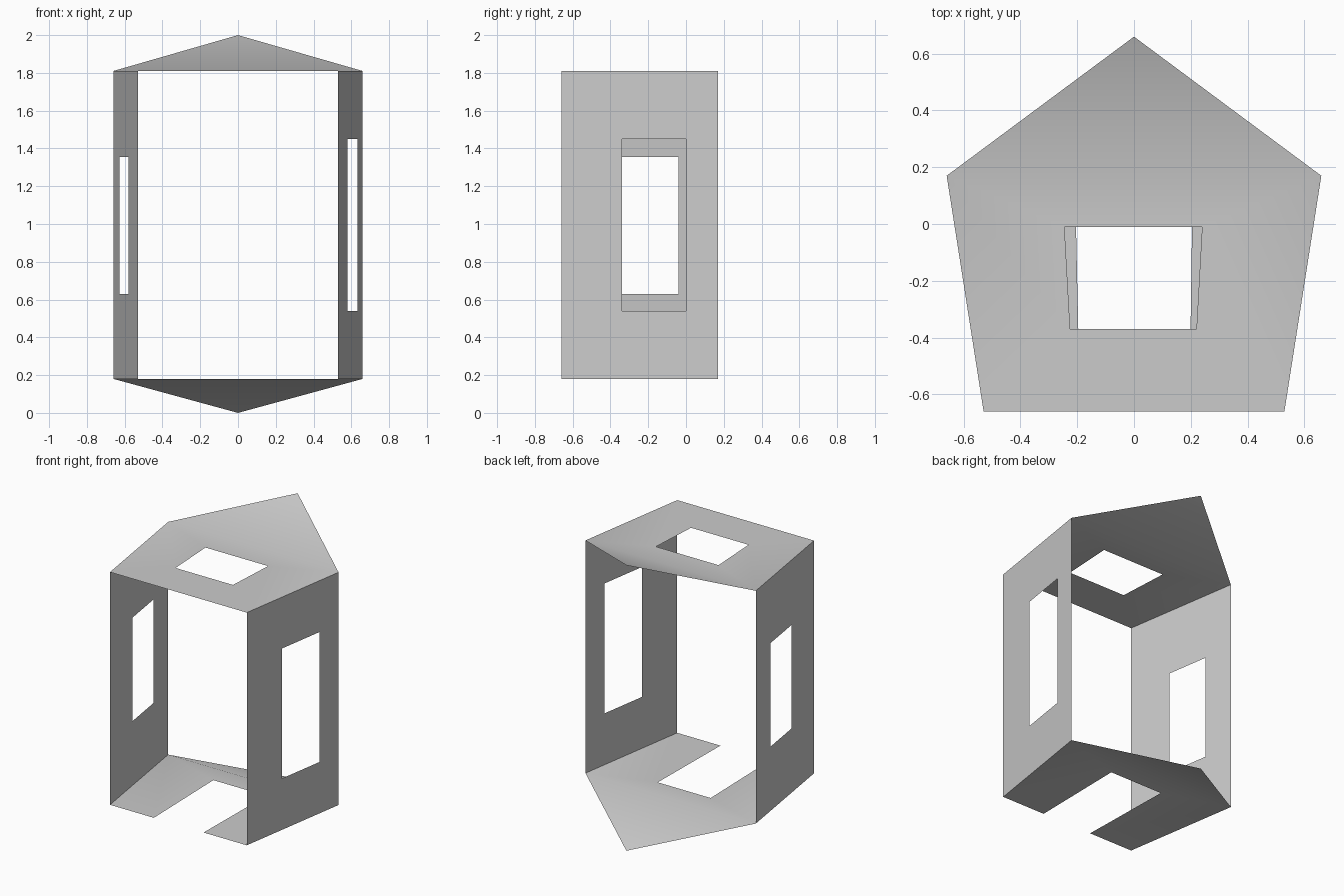
import bpy
import bmesh

cube = bpy.data.objects.get("Cube")
if cube:
    bpy.data.objects.remove(cube, do_unlink=True)

# Single plain grey
grey = bpy.data.materials.new("plain_grey")
grey.use_nodes = True
colour = (0.6, 0.6, 0.6, 1)
grey.diffuse_color = colour
grey.node_tree.nodes["Principled BSDF"].inputs["Base Color"].default_value = colour

FRONT_X, WIDE_X = 0.53, 0.66
FRONT_Y, WIDE_Y, TIP_Y = -0.66, 0.17, 0.66
FLOOR_Z, ROOF_Z, TOP_Z = 0.18, 1.81, 2.0


def sheet(name, points, faces, smooth=False):
    """Thin sheet object from a few named corner points."""
    bm = bmesh.new()
    verts = [bm.verts.new(p) for p in points]
    for f in faces:
        bm.faces.new([verts[i] for i in f]).smooth = smooth
    mesh = bpy.data.meshes.new(name)
    bm.to_mesh(mesh)
    bm.free()
    mesh.materials.append(grey)
    obj = bpy.data.objects.new(name, mesh)
    bpy.context.collection.objects.link(obj)
    return obj


def frame_faces():
    """Quads joining an outer ring of four corners to an inner ring."""
    return [(i, (i + 1) % 4, (i + 1) % 4 + 4, i + 4) for i in range(4)]


def plan_corners(z):
    return [(-FRONT_X, FRONT_Y, z), (FRONT_X, FRONT_Y, z),
            (WIDE_X, WIDE_Y, z), (-WIDE_X, WIDE_Y, z)]


# Roof: flat panel with a skylight, and a tip rising at the back
skylight = [(x, y, ROOF_Z) for x, y in
            ((-0.225, -0.37), (0.22, -0.37), (0.24, -0.01), (-0.245, -0.01))]
sheet("roof", plan_corners(ROOF_Z) + skylight + [(0, TIP_Y, TOP_Z)],
      frame_faces() + [(3, 2, 8)], smooth=True)

# Floor: flat panel with a notch open to the front, and a tip sinking at the back
notch = [(x, y, FLOOR_Z) for x, y in
         ((-0.19, FRONT_Y), (0.195, FRONT_Y), (0.205, 0.02), (-0.205, 0.02))]
sheet("floor", plan_corners(FLOOR_Z) + notch + [(0, TIP_Y, 0)],
      frame_faces()[1:] + [(3, 2, 8)], smooth=True)


# Side walls, each with one window opening
def wall(name, side, y0, y1, z0, z1):
    def at(y, z):
        t = (y - FRONT_Y) / (WIDE_Y - FRONT_Y)
        return (side * (FRONT_X + t * (WIDE_X - FRONT_X)), y, z)

    def ring(ya, yb, za, zb):
        return [at(ya, za), at(yb, za), at(yb, zb), at(ya, zb)]

    faces = frame_faces()
    if side < 0:
        faces = [f[::-1] for f in faces]
    sheet(name, ring(FRONT_Y, WIDE_Y, FLOOR_Z, ROOF_Z) + ring(y0, y1, z0, z1), faces)


wall("left_wall", 1, -0.34, 0.0, 0.54, 1.45)
wall("right_wall", -1, -0.34, -0.04, 0.63, 1.355)
